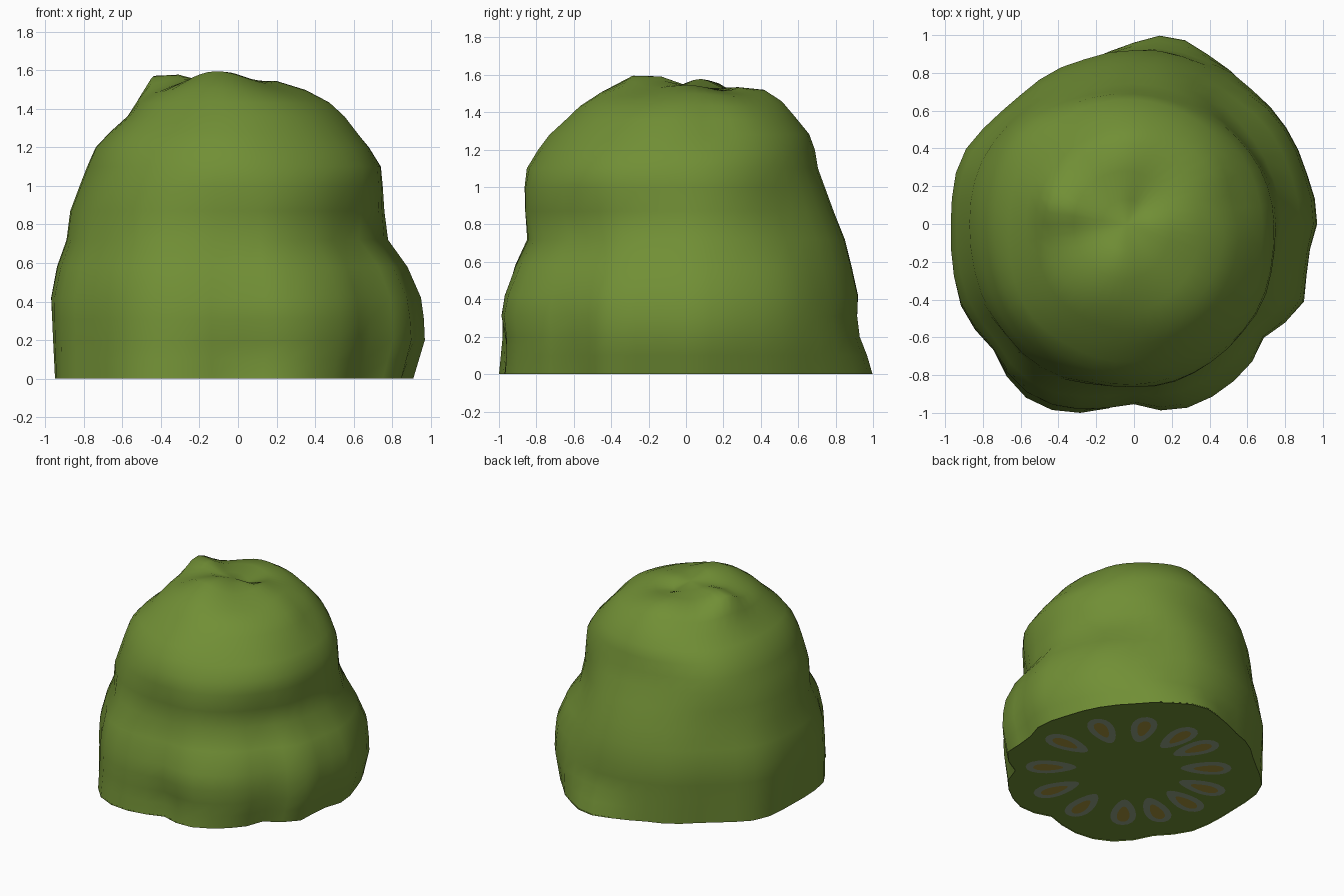
import bpy, bmesh, math
from math import sin, cos, tau, exp, radians, degrees, atan2

if "Cube" in bpy.data.objects:
    bpy.data.objects.remove(bpy.data.objects["Cube"])


def material(name, rgb):
    m = bpy.data.materials.new(name)
    m.diffuse_color = (*rgb, 1)
    m.use_nodes = True
    m.node_tree.nodes["Principled BSDF"].inputs["Base Color"].default_value = m.diffuse_color
    return m


green = material("leaf green", (0.165, 0.275, 0.036))
grey = material("pale petal grey", (0.29, 0.36, 0.24))
ochre = material("ochre", (0.38, 0.29, 0.045))

# lumpy plan outline (seen from above)
PLAN = [(.97, -.05), (.95, .15), (.84, .46), (.7, .65), (.5, .83), (.19, .92), (-.1, .91),
        (-.43, .8), (-.6, .65), (-.83, .47), (-.93, .36), (-.96, .2), (-.97, -.2),
        (-.95, -.4), (-.86, -.55), (-.77, -.62), (-.73, -.75), (-.57, -.92), (-.42, -.98),
        (-.2, -.99), (-.03, -.92), (.1, -.98), (.32, -.95), (.5, -.84), (.65, -.68),
        (.67, -.58), (.78, -.53), (.9, -.41), (.91, -.15)]

# height, then extents: left, right, front, back
RINGS = [(0, .95, .91, 1.0, .915), (.1, .955, .94, .99, .915), (.2, .96, .97, .98, .915),
         (.31, .965, .965, .98, .915), (.42, .97, .95, .96, .92), (.58, .94, .88, .91, .885),
         (.72, .89, .78, .85, .85), (.87, .87, .76, .86, .79), (1.0, .82, .75, .86, .74),
         (1.1, .78, .74, .84, .70), (1.2, .735, .68, .77, .68), (1.28, .66, .62, .71, .65),
         (1.36, .57, .56, .63, .58), (1.43, .52, .48, .56, .51), (1.48, .43, .38, .46, .42),
         (1.51, .28, .24, .29, .28), (1.525, .13, .12, .14, .13)]

# local side lumps: angle (deg), height, angular width, height width, push
LUMPS = [(79, 0, 15, .15, .08), (-140, 1.3, 24, .2, .06), (-135, .9, 20, .2, .02),
         (140, 1.1, 22, .22, .06), (45, .85, 22, .22, -.05), (58, .5, 14, .22, -.04),
         (14, 1.38, 14, .12, -.05), (-35, 1.1, 22, .2, .03), (-60, .70, 20, .1, -.03),
         (-30, .72, 14, .1, -.03), (-86, .1, 8, .15, -.03), (-122, .6, 18, .15, .025),
         (-70, .35, 18, .17, .015), (-100, 1.25, 20, .17, .03), (105, 1.25, 20, .2, .02)]

# crown lumps: x, y, width, rise
CROWN = [(-.06, -.24, .19, .09), (-.36, .1, .13, .11), (.24, .02, .17, .035),
         (.08, .1, .09, -.05), (-.05, .42, .2, .04)]

N = 44


def plan_radius(a):
    """Distance from the centre to the plan outline along angle a."""
    dx, dy = cos(a), sin(a)
    for (x1, y1), (x2, y2) in zip(PLAN, PLAN[1:] + PLAN[:1]):
        ex, ey = x2 - x1, y2 - y1
        den = dx * ey - dy * ex
        if abs(den) < 1e-9:
            continue
        t = (x1 * ey - y1 * ex) / den
        s = (x1 * dy - y1 * dx) / den
        if t > 0 and -1e-6 <= s <= 1 + 1e-6:
            return t
    return .95


def ring_points(z, left, right, front, back):
    mix = max(0, 1 - z / 1.1)          # plan shape fades to round near the crown
    raw = []
    for i in range(N):
        a = tau * i / N
        r = mix * plan_radius(a) + (1 - mix) * .95
        raw.append((r * cos(a), r * sin(a)))
    xs, ys = [p[0] for p in raw], [p[1] for p in raw]
    pts = []
    for x, y in raw:
        x *= right / max(xs) if x > 0 else left / -min(xs)
        y *= back / max(ys) if y > 0 else front / -min(ys)
        a = degrees(atan2(y, x))
        push = 1.0
        for deg, lz, wa, wz, amount in LUMPS:
            d = (a - deg + 180) % 360 - 180
            push += amount / .85 * exp(-(d / wa) ** 2 - ((z - lz) / wz) ** 2)
        x, y = x * push, y * push
        k = min(1, max(0, (z - 1.2) / .25))
        h = z + k * sum(q * exp(-((x - u) ** 2 + (y - v) ** 2) / w ** 2) for u, v, w, q in CROWN)
        shift = -.04 * max(0, min(1, (z - 1.43) / .08))
        pts.append((x + shift, y, h))
    return pts


def add_object(name, bm, mat):
    me = bpy.data.meshes.new(name)
    bm.to_mesh(me)
    bm.free()
    me.materials.append(mat)
    bpy.context.collection.objects.link(bpy.data.objects.new(name, me))


# bush body: stacked rings closed by a crown fan
bm = bmesh.new()
rings = [[bm.verts.new(p) for p in ring_points(*r)] for r in RINGS]
for lo, hi in zip(rings, rings[1:]):
    for i in range(N):
        j = (i + 1) % N
        bm.faces.new((lo[i], lo[j], hi[j], hi[i]))
top = rings[-1]
tip = bm.verts.new((-.04, 0, sum(v.co.z for v in top) / N))
for i in range(N):
    bm.faces.new((top[i], top[(i + 1) % N], tip))
for f in bm.faces:
    f.smooth = True
add_object("bush", bm, green)


# flat faces on the underside, facing down
def down_faces(name, loops, z, mat):
    bm = bmesh.new()
    for loop in loops:
        bm.faces.new([bm.verts.new((x, y, z)) for x, y in reversed(loop)])
    add_object(name, bm, mat)


down_faces("underside", [[p[:2] for p in ring_points(*RINGS[0])]], .008, green)

# ring of painted petals with ochre hearts on the underside
PETAL_ANGLES = (141, 168, 190, 212, 233, 261, 289, 321, 358, 31, 61, 90, 111)


def petals(mid, length, width):
    loops = []
    for deg in PETAL_ANGLES:
        a = radians(deg)
        out = .09 * max(0, cos(radians(deg - 228)))   # front-left petals sit further out
        loop = []
        for i in range(18):
            t = tau * i / 18
            u = mid + out + length * cos(t)
            v = width * sin(t) * (1 + .3 * cos(t))     # wider at the outer end
            loop.append((.03 + u * cos(a) - v * sin(a), -.03 + u * sin(a) + v * cos(a)))
        loops.append(loop)
    return loops


down_faces("petals", petals(.56, .185, .09), .004, grey)
down_faces("petal_hearts", petals(.58, .11, .045), .0, ochre)
